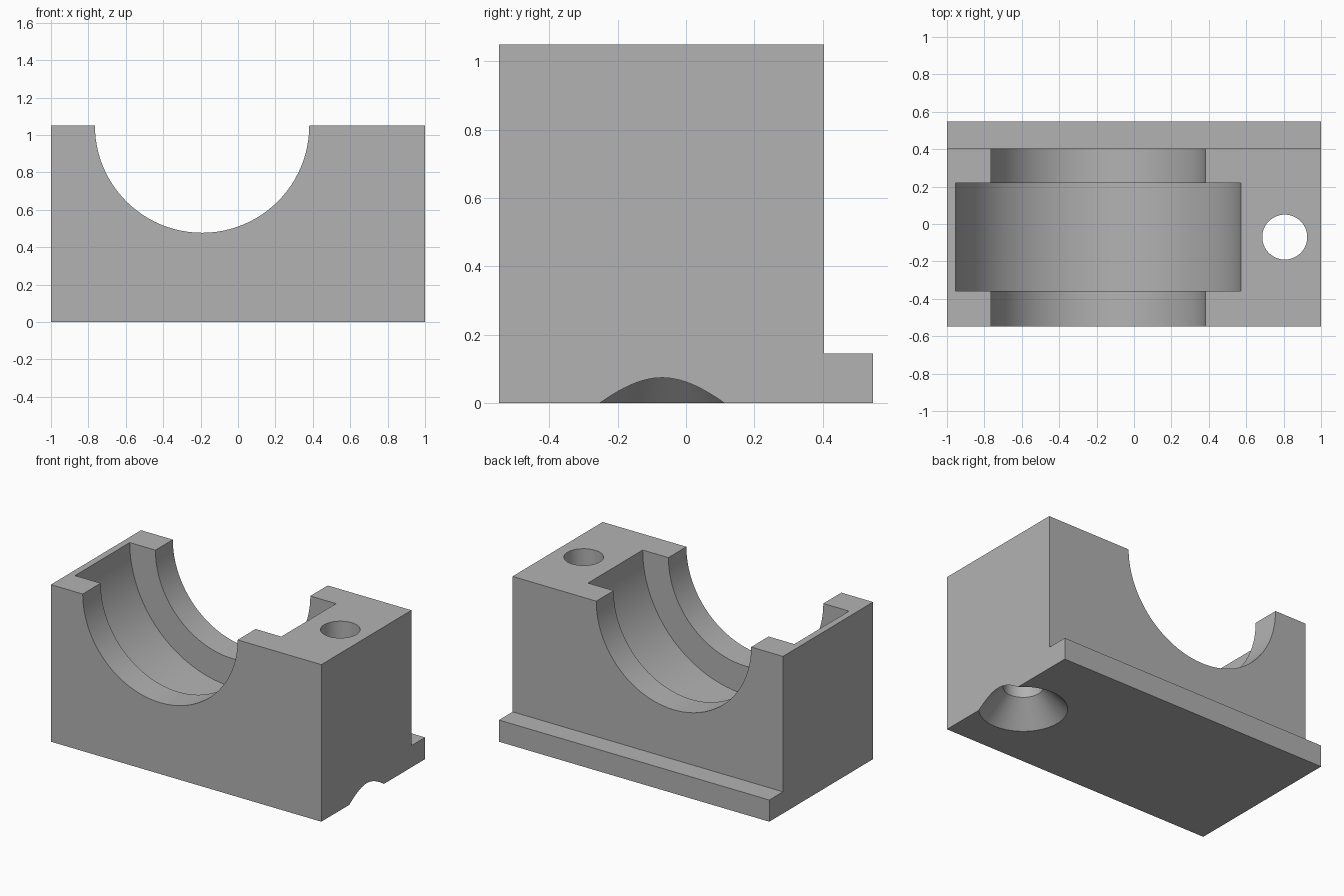
import bpy
import bmesh
import math
from mathutils import Matrix

if "Cube" in bpy.data.objects:
    bpy.data.objects.remove(bpy.data.objects["Cube"], do_unlink=True)

grey = bpy.data.materials.new("plain_grey")
colour = (0.448, 0.448, 0.448, 1)
grey.diffuse_color = colour
grey.use_nodes = True
grey.node_tree.nodes["Principled BSDF"].inputs["Base Color"].default_value = colour


def make_object(name, bm):
    bmesh.ops.recalc_face_normals(bm, faces=bm.faces)
    mesh = bpy.data.meshes.new(name)
    bm.to_mesh(mesh)
    bm.free()
    mesh.materials.append(grey)
    obj = bpy.data.objects.new(name, mesh)
    bpy.context.collection.objects.link(obj)
    return obj


def turned(name, profile, matrix, sides=96):
    """Solid of revolution from (radius, height) pairs along local z."""
    bm = bmesh.new()
    rings = []
    for r, h in profile:
        angles = [2 * math.pi * i / sides for i in range(sides)]
        rings.append([bm.verts.new((r * math.cos(a), r * math.sin(a), h)) for a in angles])
    for low, high in zip(rings, rings[1:]):
        for i in range(sides):
            j = (i + 1) % sides
            bm.faces.new((low[i], low[j], high[j], high[i]))
    bm.faces.new(rings[0][::-1])
    bm.faces.new(rings[-1])
    bm.transform(matrix)
    return make_object(name, bm)


# Block with the low rear ledge, extruded along x from its side outline
top, front, back, ledge_back, ledge_top = 1.05, -0.548, 0.404, 0.548, 0.145
outline = [(front, 0), (ledge_back, 0), (ledge_back, ledge_top),
           (back, ledge_top), (back, top), (front, top)]
bm = bmesh.new()
face = bm.faces.new([bm.verts.new((-1, y, z)) for y, z in outline])
sweep = bmesh.ops.extrude_face_region(bm, geom=[face])
bmesh.ops.translate(bm, vec=(2, 0, 0),
                    verts=[g for g in sweep["geom"] if isinstance(g, bmesh.types.BMVert)])
block = make_object("bearing_block", bm)

# Stepped half-round bearing seat, lying along y
bore, groove = 0.573, 0.763
seat = turned("seat_cutter",
              [(bore, -0.8), (bore, -0.358), (groove, -0.358),
               (groove, 0.22), (bore, 0.22), (bore, 0.8)],
              Matrix.Translation((-0.192, 0, top)) @ Matrix.Rotation(-math.pi / 2, 4, "X"))

# Vertical bolt hole with a conical countersink that breaks the side wall
bolt = turned("bolt_hole_cutter",
              [(0.315, -0.05), (0.12, 0.15), (0.12, 1.2)],
              Matrix.Translation((0.806, -0.07, 0)))

# Cut the block, then discard the cutters
bpy.context.view_layer.objects.active = block
for cutter in (seat, bolt):
    cutter.hide_render = True
    mod = block.modifiers.new("cut", "BOOLEAN")
    mod.operation = "DIFFERENCE"
    mod.solver = "EXACT"
    mod.object = cutter
    bpy.ops.object.modifier_apply(modifier=mod.name)
    bpy.data.objects.remove(cutter, do_unlink=True)

# Smooth the round walls and keep the edges crisp
for obj in bpy.context.selected_objects:
    obj.select_set(False)
block.select_set(True)
bpy.ops.object.shade_smooth_by_angle(angle=math.radians(30))
